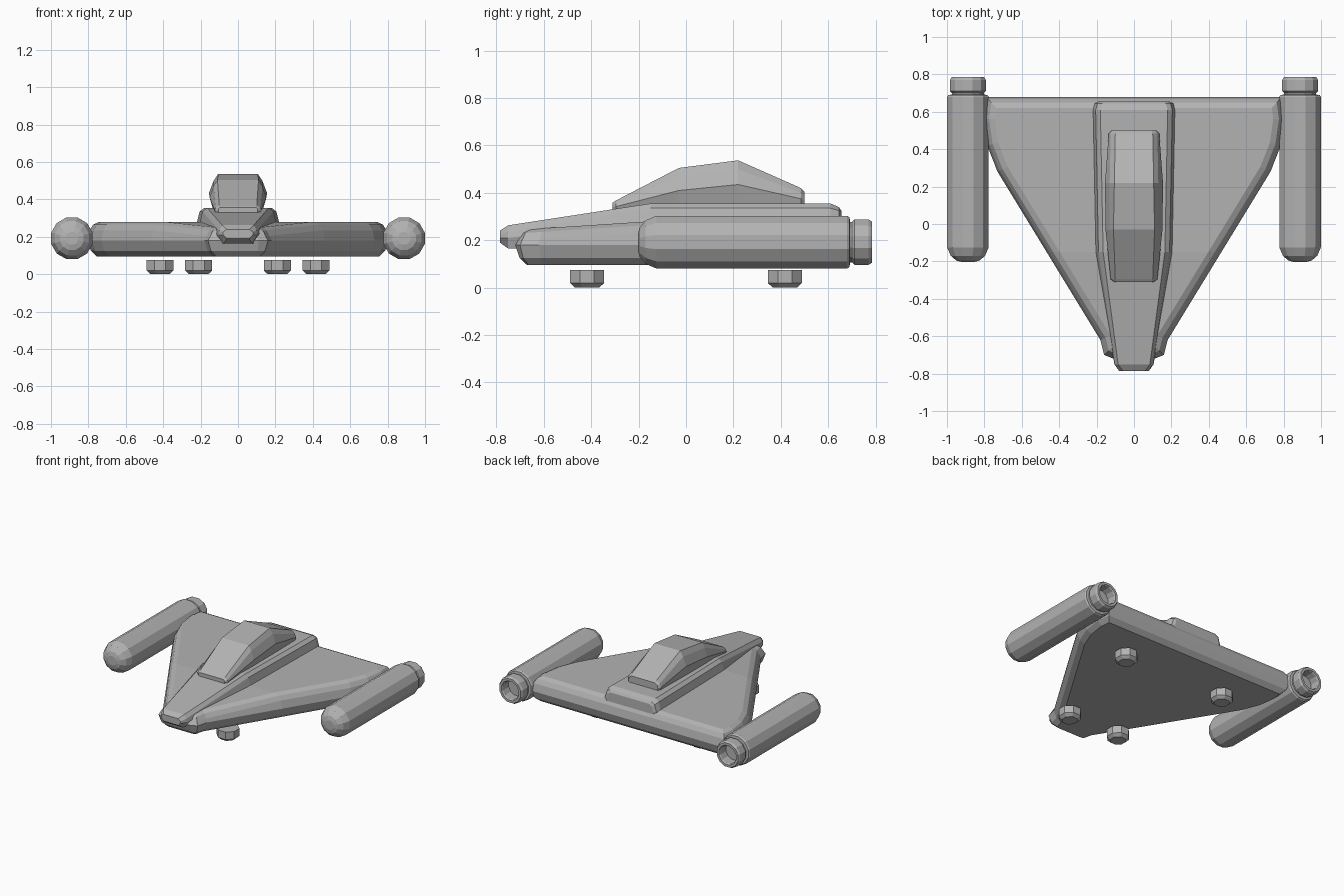
import bpy, bmesh, math
from mathutils import Vector

if "Cube" in bpy.data.objects:
    bpy.data.objects.remove(bpy.data.objects["Cube"])

GREY = (0.45, 0.45, 0.45, 1)
grey = bpy.data.materials.new("hull grey")
grey.use_nodes = True
grey.diffuse_color = GREY
grey.node_tree.nodes["Principled BSDF"].inputs["Base Color"].default_value = GREY


def finish(name, bm):
    bmesh.ops.remove_doubles(bm, verts=bm.verts, dist=0.0001)
    bmesh.ops.recalc_face_normals(bm, faces=bm.faces)
    mesh = bpy.data.meshes.new(name)
    bm.to_mesh(mesh)
    bm.free()
    mesh.materials.append(grey)
    obj = bpy.data.objects.new(name, mesh)
    bpy.context.collection.objects.link(obj)
    return obj


def skin(rings, cap=True):
    """Join rings of equal point count with quads, closing both ends."""
    bm = bmesh.new()
    loops = [[bm.verts.new(p) for p in ring] for ring in rings]
    n = len(loops[0])
    for a, b in zip(loops, loops[1:]):
        for i in range(n):
            j = (i + 1) % n
            bm.faces.new((a[i], a[j], b[j], b[i]))
    if cap:
        bm.faces.new(loops[0])
        bm.faces.new(loops[-1])
    return bm


def loft(name, stations):
    """Symmetric body from (y, half section) stations."""
    rings = []
    for y, half in stations:
        right = [(x, y, z) for x, z in half]
        rings.append(right + [(-x, y, z) for x, y, z in reversed(right)])
    return finish(name, skin(rings))


def lathe(name, profile, sides, axis, centre):
    """Turn (radius, distance) profile around the y or z axis."""
    rings = []
    for r, d in profile:
        ring = []
        for i in range(sides):
            a = 2 * math.pi * (i + 0.5) / sides
            u, v = r * math.cos(a), r * math.sin(a)
            offset = (u, d, v) if axis == "y" else (u, v, d)
            ring.append(Vector(centre) + Vector(offset))
        rings.append(ring)
    return finish(name, skin(rings))


# Delta wing: one outline, inset at several heights for a rounded rim
half = [(0.11, -0.72), (0.16, -0.70), (0.18, -0.62), (0.73, 0.28),
        (0.785, 0.42), (0.805, 0.56), (0.79, 0.68)]
outline = [Vector(p) for p in half] + [Vector((-x, y)) for x, y in reversed(half)]


def inset(amount):
    result = []
    for i, p in enumerate(outline):
        before = (p - outline[i - 1]).normalized()
        after = (outline[(i + 1) % len(outline)] - p).normalized()
        n1, n2 = Vector((-before.y, before.x)), Vector((-after.y, after.x))
        result.append(p + (n1 + n2) * amount / (1 + n1.dot(n2)))
    return result


levels = [(0.095, 0.05), (0.125, 0.018), (0.18, 0), (0.235, 0.012),
          (0.265, 0.03), (0.28, 0.06)]
bm = skin([[(p.x, p.y, z) for p in inset(d)] for z, d in levels])
bmesh.ops.bisect_plane(bm, geom=bm.verts[:] + bm.edges[:] + bm.faces[:],
                       plane_co=(0, -0.15, 0), plane_no=(0, 1, 0))
for v in bm.verts:  # the deck slopes down to the nose
    if v.co.z > 0.2 and v.co.y < -0.15:
        v.co.z += (v.co.y + 0.15) * 0.065
finish("wing", bm)

# Central spine
loft("spine", [
    (-0.785, [(0.06, 0.19), (0.08, 0.21), (0.08, 0.225), (0.06, 0.24)]),
    (-0.75, [(0.075, 0.165), (0.105, 0.21), (0.10, 0.235), (0.085, 0.263)]),
    (-0.15, [(0.19, 0.17), (0.205, 0.275), (0.19, 0.335), (0.165, 0.355)]),
    (0.61, [(0.20, 0.17), (0.22, 0.275), (0.205, 0.335), (0.18, 0.355)]),
    (0.645, [(0.20, 0.17), (0.21, 0.275), (0.195, 0.325), (0.17, 0.34)]),
    (0.655, [(0.18, 0.18), (0.19, 0.275), (0.18, 0.31), (0.155, 0.325)]),
])

# Cockpit canopy
loft("canopy", [
    (-0.31, [(0.10, 0.32), (0.105, 0.34), (0.105, 0.35), (0.095, 0.358)]),
    (-0.295, [(0.115, 0.32), (0.125, 0.342), (0.12, 0.355), (0.10, 0.368)]),
    (-0.03, [(0.125, 0.32), (0.152, 0.41), (0.13, 0.47), (0.11, 0.505)]),
    (0.22, [(0.125, 0.32), (0.155, 0.435), (0.13, 0.50), (0.105, 0.537)]),
    (0.485, [(0.12, 0.32), (0.135, 0.375), (0.125, 0.40), (0.10, 0.42)]),
    (0.50, [(0.11, 0.32), (0.12, 0.37), (0.115, 0.39), (0.095, 0.405)]),
])

# Engine pods with hollow nozzles
pod = [(0.035, -0.203), (0.065, -0.195), (0.095, -0.17), (0.115, -0.125),
       (0.115, 0.68), (0.108, 0.69), (0.088, 0.692), (0.088, 0.70),
       (0.099, 0.71), (0.099, 0.77), (0.09, 0.785), (0.072, 0.785),
       (0.066, 0.775), (0.066, 0.71)]
for side, sx in (("left", 1), ("right", -1)):
    lathe(side + "_engine_pod", pod, 12, "y", (sx * 0.888, 0, 0.192))

    # Landing feet, wider apart at the back
    foot = [(0.055, 0), (0.078, 0.02), (0.078, 0.075)]
    lathe(side + "_front_foot", foot, 8, "z", (sx * 0.21, -0.417, 0))
    lathe(side + "_rear_foot", foot, 8, "z", (sx * 0.417, 0.417, 0))
